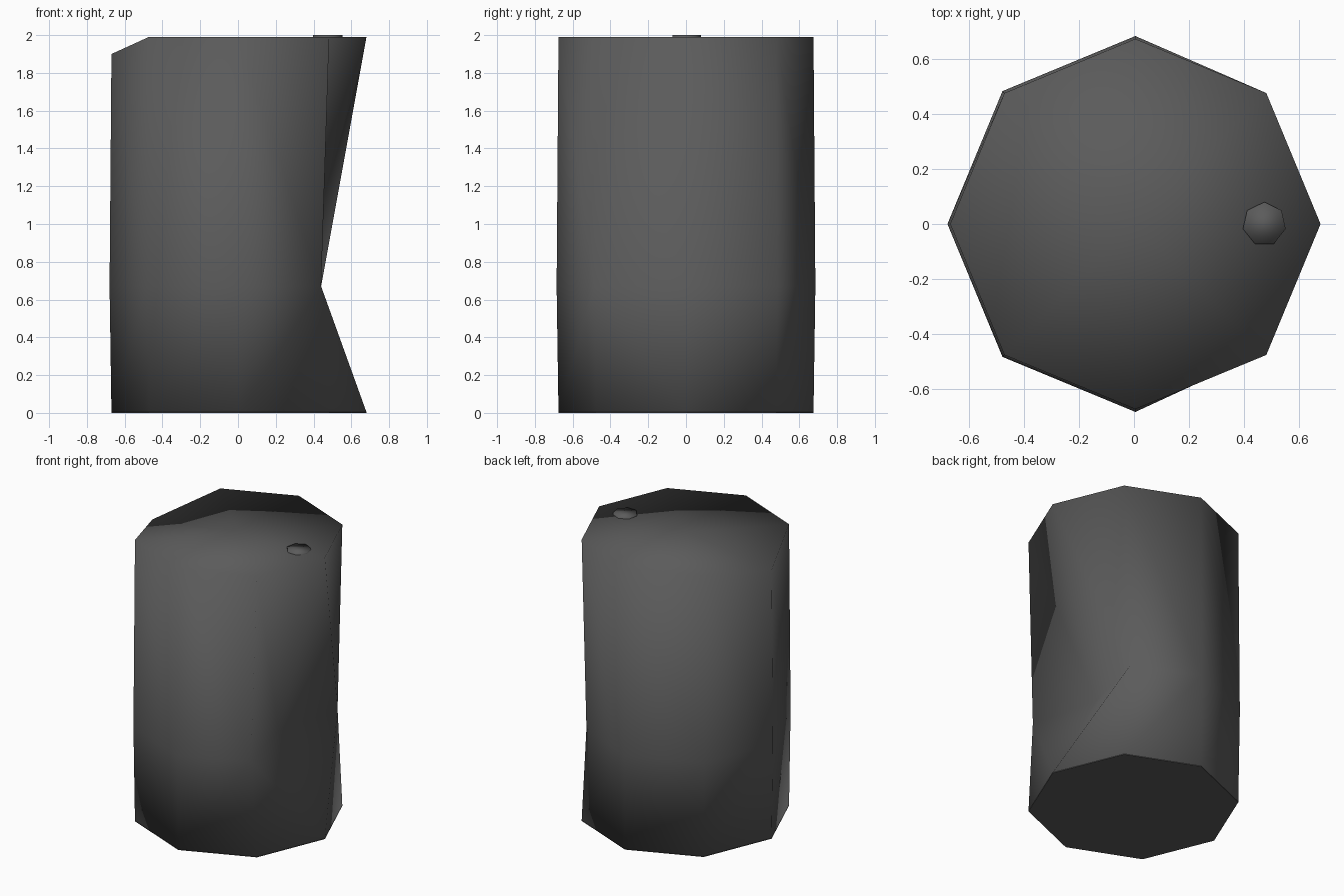
import bpy
import bmesh
from math import cos, sin, pi

cube = bpy.data.objects.get("Cube")
if cube:
    bpy.data.objects.remove(cube, do_unlink=True)

# Single dark grey finish
grey = bpy.data.materials.new("dark_grey")
grey.use_nodes = True
colour = (0.105, 0.105, 0.105, 1)
grey.diffuse_color = colour
grey.node_tree.nodes["Principled BSDF"].inputs["Base Color"].default_value = colour

SIDES = 8
MID = SIDES // 2
RIM, TOP, WAIST, PLATE = 0.675, 1.99, 0.67, 0.004
SHIFT = 0.005       # centres the dented body


def finish(bm, name, location, smooth=True):
    """Turn a bmesh into an object."""
    bmesh.ops.recalc_face_normals(bm, faces=bm.faces)
    for face in bm.faces:
        face.smooth = smooth
    mesh = bpy.data.meshes.new(name)
    bm.to_mesh(mesh)
    bm.free()
    mesh.materials.append(grey)
    obj = bpy.data.objects.new(name, mesh)
    obj.location = location
    bpy.context.collection.objects.link(obj)


def ring(bm, radius, z):
    return [bm.verts.new((radius * cos(2 * pi * i / SIDES),
                          radius * sin(2 * pi * i / SIDES), z))
            for i in range(SIDES)]


def disc(name, sides, radius, depth, location, smooth):
    bm = bmesh.new()
    bmesh.ops.create_cone(bm, cap_ends=True, segments=sides, radius1=radius,
                          radius2=radius, depth=depth)
    finish(bm, name, location, smooth)


# Body: eight-sided column with a dented side and one clipped top corner
bm = bmesh.new()
bottom = ring(bm, RIM, PLATE)
waist = ring(bm, 0.685, WAIST)
top = ring(bm, RIM, TOP)
waist[0].co.x = 0.31
for v in (waist[1], waist[-1]):
    v.co.x = 0.435
top[MID].co.z = 1.9

for i in range(SIDES):
    j = (i + 1) % SIDES
    # Upper panels all fold along the same diagonal
    bm.faces.new((top[i], top[j], waist[j]))
    bm.faces.new((top[i], waist[j], waist[i]))
    # Lower panels fold away from the dent on both sides
    if j == 0:
        bm.faces.new((bottom[i], bottom[j], waist[i]))
        bm.faces.new((bottom[j], waist[j], waist[i]))
    else:
        bm.faces.new((bottom[i], bottom[j], waist[j]))
        bm.faces.new((bottom[i], waist[j], waist[i]))

# Caps: the top fans out from its centre
bm.faces.new(bottom)
centre = bm.verts.new((0, 0, TOP))
for i in range(SIDES):
    bm.faces.new((centre, top[i], top[(i + 1) % SIDES]))
finish(bm, "body", (SHIFT, 0, 0))

# Flat plate under the body, and a small button on the top
disc("base_plate", SIDES, RIM, PLATE, (SHIFT, 0, PLATE / 2), False)
disc("button", 7, 0.08, 0.03, (0.475, 0, TOP - 0.005), True)
